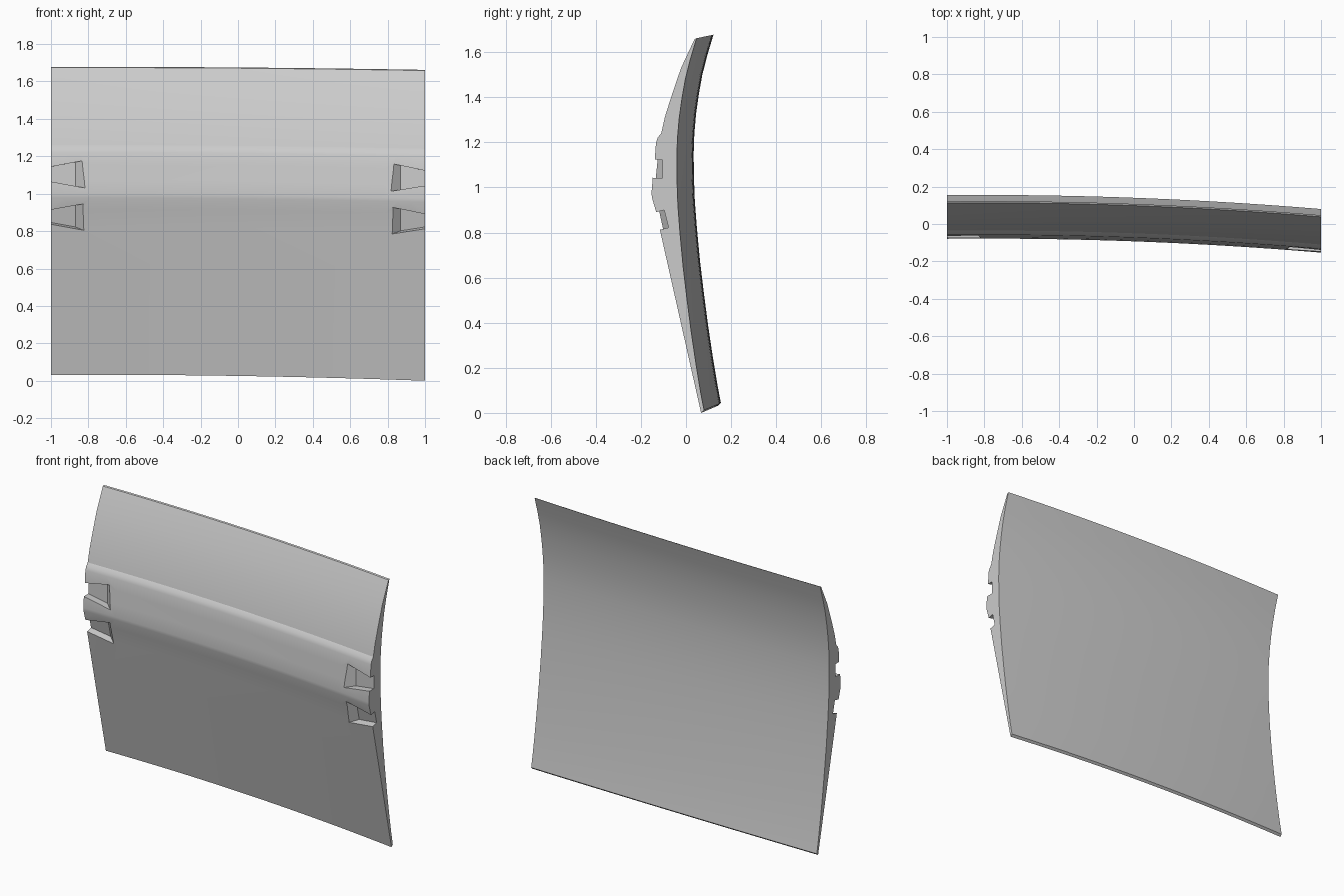
import bpy
import bmesh
from mathutils import Vector

cube = bpy.data.objects.get("Cube")
if cube:
    bpy.data.objects.remove(cube, do_unlink=True)

HEIGHT = 1.66
SECTIONS = 28

# Cross-section at the left end as (y, z): outer skin upwards, inner skin downwards
OUTER = [(0.067, 0.0), (0.022, 0.2), (-0.023, 0.4), (-0.068, 0.6), (-0.113, 0.8),
         (-0.133, 0.893), (-0.151, 0.955), (-0.153, 0.975), (-0.147, 1.05),
         (-0.138, 1.13), (-0.133, 1.2), (-0.125, 1.222), (-0.11, 1.24),
         (-0.093, 1.315), (-0.062, 1.413), (-0.022, 1.53), (0.038, 1.658)]
INNER = [(0.047, 1.662), (0.018, 1.564), (-0.003, 1.48), (-0.018, 1.395),
         (-0.03, 1.31), (-0.038, 1.218), (-0.041, 1.13), (-0.04, 1.03),
         (-0.036, 0.92), (-0.027, 0.8), (-0.013, 0.65), (0.004, 0.507),
         (0.023, 0.36), (0.044, 0.218), (0.065, 0.09), (0.08, 0.012)]


def bow(x, y, z):
    """Shift a section point along the gentle sideways curve of the panel."""
    fall = 1 - ((x + 0.8) / 1.8) ** 2
    return Vector((x, y + 0.075 * fall, z + (0.032 - 0.016 * z / HEIGHT) * fall))


def make_object(name, bm):
    bmesh.ops.recalc_face_normals(bm, faces=bm.faces)
    mesh = bpy.data.meshes.new(name)
    bm.to_mesh(mesh)
    bm.free()
    obj = bpy.data.objects.new(name, mesh)
    bpy.context.collection.objects.link(obj)
    return obj


def loft(name, rings):
    """Skin a row of closed rings and cap both ends."""
    bm = bmesh.new()
    rows = [[bm.verts.new(p) for p in ring] for ring in rings]
    for a, b in zip(rows, rows[1:]):
        for i in range(len(a)):
            j = (i + 1) % len(a)
            bm.faces.new((a[i], a[j], b[j], b[i]))
    bm.faces.new(rows[0])
    bm.faces.new(rows[-1])
    return make_object(name, bm)


def notch_cutter(name, side, floor, up):
    """Dovetail pocket: tall inside, narrow at the panel end, sloped inner wall."""
    up = Vector((0, *up)).normalized()
    out = Vector((0, -up.z, up.y))
    rings = []
    for depth, inner_x in ((0, 0.87), (0.08, 0.78)):
        ring = []
        for x, sign in ((inner_x, -1), (1.04, -1), (1.04, 1), (inner_x, 1)):
            half = 0.04 + 0.19 * (1 - x)
            p = Vector((0, *floor)) + up * half * sign + out * depth
            ring.append(bow(x * side, p.y, p.z))
        rings.append(ring)
    cutter = loft(name, rings)
    cutter.hide_render = True
    return cutter


# Curved panel
xs = [-1 + 2 * i / SECTIONS for i in range(SECTIONS + 1)]
panel = loft("curved_panel", [[bow(x, y, z) for y, z in OUTER + INNER] for x in xs])

# Pairs of pockets cut at both ends
bpy.context.view_layer.objects.active = panel
for side, end in ((1, "left"), (-1, "right")):
    for level, floor, up in (("upper", (-0.104, 1.083), (0.005, 1)),
                             ("lower", (-0.087, 0.861), (-0.25, 1))):
        cutter = notch_cutter(f"{level}_{end}_notch_cutter", side, floor, up)
        cut = panel.modifiers.new(cutter.name, "BOOLEAN")
        cut.operation = "DIFFERENCE"
        cut.solver = "EXACT"
        cut.object = cutter
        bpy.ops.object.modifier_apply(modifier=cut.name)
        bpy.data.objects.remove(cutter, do_unlink=True)

# Plain grey finish
grey = bpy.data.materials.new("plain_grey")
grey.use_nodes = True
colour = (0.6, 0.6, 0.6, 1)
grey.diffuse_color = colour
grey.node_tree.nodes["Principled BSDF"].inputs["Base Color"].default_value = colour
panel.data.materials.clear()
panel.data.materials.append(grey)

# Smooth skin with crisp edges
for obj in bpy.context.selected_objects:
    obj.select_set(False)
panel.select_set(True)
bpy.ops.object.shade_smooth_by_angle(angle=0.36)
